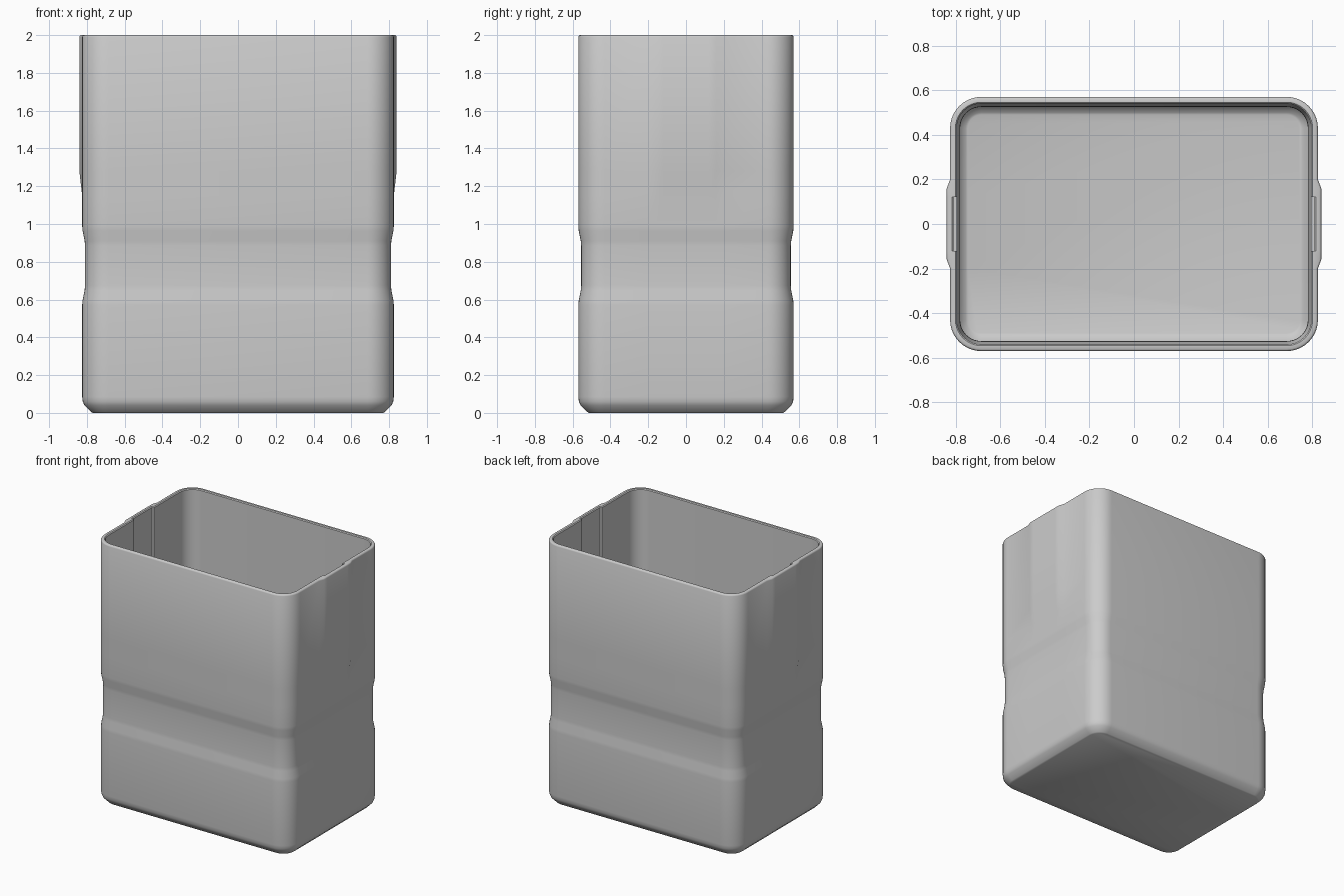
import bpy, bmesh, math

cube = bpy.data.objects.get("Cube")
if cube:
    bpy.data.objects.remove(cube, do_unlink=True)

grey = bpy.data.materials.new("plain grey")
colour = (0.6, 0.6, 0.6, 1)
grey.diffuse_color = colour
grey.use_nodes = True
grey.node_tree.nodes["Principled BSDF"].inputs["Base Color"].default_value = colour

HX, HY, RADIUS, WALL, STEPS = 0.825, 0.57, 0.14, 0.03, 10
SIDE_Y = [0.2, 0.16, 0.121, 0.12]          # breaks for the raised pad and inner slot
SIDE_Y = [-y for y in SIDE_Y] + SIDE_Y[::-1]


def clamp(v):
    return max(0.0, min(1.0, v))


def outline(inset):
    """Rounded rectangle, counter-clockwise, with extra points on the short sides."""
    hx, hy, r = HX - inset, HY - inset, max(RADIUS - inset, 0.05)
    pts = []
    for quarter, (sx, sy) in enumerate([(1, 1), (-1, 1), (-1, -1), (1, -1)]):
        for i in range(STEPS + 1):
            a = math.pi / 2 * (quarter + i / STEPS)
            pts.append((sx * (hx - r) + r * math.cos(a), sy * (hy - r) + r * math.sin(a)))
        if quarter == 1:
            pts += [(-hx, y) for y in reversed(SIDE_Y)]
    return pts + [(hx, y) for y in SIDE_Y]


def pad_bulge(y, z):
    return 0.015 * clamp((0.2 - abs(y)) / 0.04) * clamp((z - 1.15) / 0.13)


def slot_depth(y, z):
    return 0.015 if abs(y) < 0.1205 and z > 1.2805 else 0.0


def add_ring(bm, inset, z, bulge):
    ring = []
    for x, y in outline(inset):
        if abs(y) < 0.25:
            x += math.copysign(bulge(y, z), x)
        ring.append(bm.verts.new((x, y, z)))
    return ring


# Wall profile as (inset, height): base edge, waist groove, rim
outer = [(0.055, 0), (0.046, 0.006), (0.012, 0.04), (0.003, 0.06), (0, 0.085),
         (0, 0.57), (0.002, 0.595), (0.013, 0.65), (0.015, 0.675),
         (0.015, 0.885), (0.013, 0.91), (0.002, 0.965), (0, 0.99),
         (0, 1.15), (0, 1.28), (0, 1.99), (0.003, 1.997), (0.008, 2)]
inner = [(WALL - 0.006, 2), (WALL, 1.994), (WALL, 1.281), (WALL, 1.28),
         (WALL, 0.99), (WALL + 0.002, 0.965), (WALL + 0.013, 0.91),
         (WALL + 0.015, 0.885), (WALL + 0.015, 0.675), (WALL + 0.013, 0.65),
         (WALL + 0.002, 0.595), (WALL, 0.57), (WALL, 0.1), (WALL + 0.003, 0.08),
         (WALL + 0.012, 0.06), (WALL + 0.04, 0.034), (WALL + 0.05, 0.03)]

bm = bmesh.new()
rings = [add_ring(bm, i, z, pad_bulge) for i, z in outer]
rings += [add_ring(bm, i, z, slot_depth) for i, z in inner]
for low, high in zip(rings, rings[1:]):
    for k in range(len(low)):
        n = (k + 1) % len(low)
        bm.faces.new((low[k], low[n], high[n], high[k]))
bm.faces.new(rings[0][::-1])     # underside
bm.faces.new(rings[-1])          # inside floor
bmesh.ops.recalc_face_normals(bm, faces=bm.faces)

mesh = bpy.data.meshes.new("container")
bm.to_mesh(mesh)
bm.free()
mesh.materials.append(grey)
container = bpy.data.objects.new("container", mesh)
bpy.context.collection.objects.link(container)

bpy.context.view_layer.objects.active = container
container.select_set(True)
bpy.ops.object.shade_smooth_by_angle(angle=math.radians(40))
